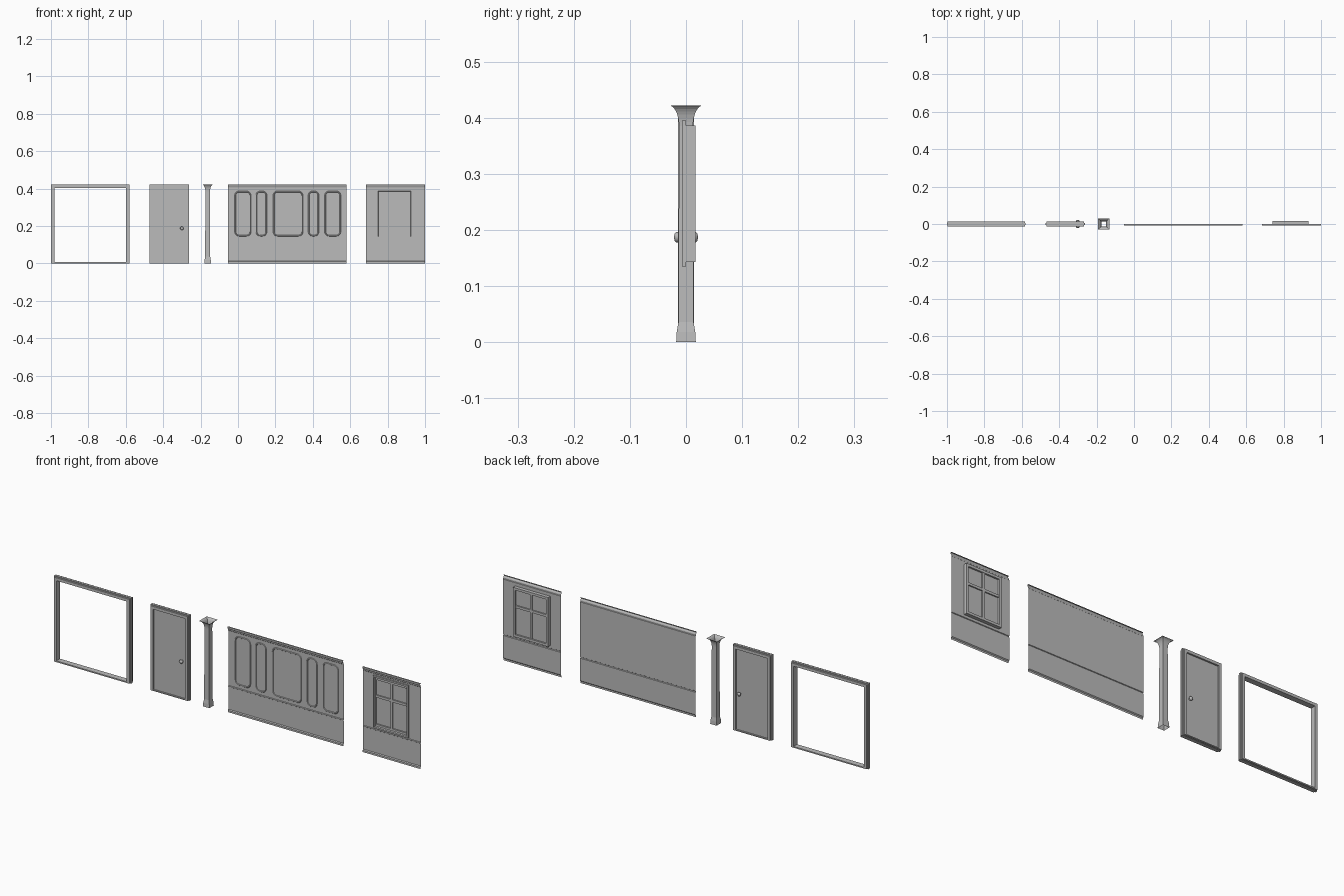
import bpy, bmesh, math
from mathutils import Vector

if "Cube" in bpy.data.objects:
    bpy.data.objects.remove(bpy.data.objects["Cube"], do_unlink=True)

grey = bpy.data.materials.new("plaster_grey")
grey.use_nodes = True
grey.diffuse_color = (0.5, 0.5, 0.5, 1)
grey.node_tree.nodes["Principled BSDF"].inputs["Base Color"].default_value = (0.5, 0.5, 0.5, 1)

HEIGHT = 0.422


def finish(name, bm):
    bmesh.ops.recalc_face_normals(bm, faces=bm.faces)
    mesh = bpy.data.meshes.new(name)
    bm.to_mesh(mesh)
    bm.free()
    mesh.materials.append(grey)
    obj = bpy.data.objects.new(name, mesh)
    bpy.context.collection.objects.link(obj)
    return obj


def add_box(bm, x0, x1, y0, y1, z0, z1):
    made = bmesh.ops.create_cube(bm, size=1)["verts"]
    for v in made:
        v.co = Vector(((x0 + x1) / 2 + v.co.x * (x1 - x0),
                       (y0 + y1) / 2 + v.co.y * (y1 - y0),
                       (z0 + z1) / 2 + v.co.z * (z1 - z0)))


def loft(bm, rings, closed=True):
    """Bridge successive rings of points with quads."""
    rows = [[bm.verts.new(p) for p in ring] for ring in rings]
    for a, b in zip(rows, rows[1:]):
        n = len(a)
        for i in range(n if closed else n - 1):
            j = (i + 1) % n
            bm.faces.new((a[i], a[j], b[j], b[i]))


def rectangle(x0, x1, z0, z1, inset, y):
    return [(x0 + inset, y, z0 + inset), (x1 - inset, y, z0 + inset),
            (x1 - inset, y, z1 - inset), (x0 + inset, y, z1 - inset)]


def frame(name, x0, x1, z0, z1, section):
    """Sweep a closed (inset, y) section around a rectangle."""
    bm = bmesh.new()
    loft(bm, [rectangle(x0, x1, z0, z1, d, y) for d, y in section + section[:1]])
    bmesh.ops.remove_doubles(bm, verts=bm.verts, dist=1e-6)
    return finish(name, bm)


# Opening frame and door frame: jamb with a raised band around the outside
def jamb_section(width):
    return [(0, -0.006), (0.004, -0.006), (0.004, -0.014), (width, -0.014),
            (width, 0.014), (0.004, 0.014), (0.004, 0.006), (0, 0.006)]


def jamb(name, x0, x1, width, sill):
    obj = frame(name, x0, x1, 0, HEIGHT, jamb_section(width))
    # Slim the bottom bar into a sill
    for v in obj.data.vertices:
        if v.co.z < 0.1:
            v.co.z *= sill / width


jamb("opening_frame", -1, -0.58, 0.018, 0.008)
jamb("door_frame", -0.473, -0.262, 0.018, 0.006)

# Door leaf
bm = bmesh.new()
add_box(bm, -0.456, -0.279, -0.006, 0.006, 0.005, 0.405)
finish("door_leaf", bm)

# Door knobs on both sides
bm = bmesh.new()
for side in (-1, 1):
    profile = [(0.006, 0.005), (0.004, 0.009), (0.005, 0.012), (0.009, 0.014),
               (0.0095, 0.017), (0.007, 0.02), (0.0005, 0.0215)]
    loft(bm, [[(-0.3 + r * math.cos(a), side * y, 0.187 + r * math.sin(a))
               for a in [math.tau * k / 16 for k in range(16)]]
              for r, y in profile])
knobs = finish("door_knobs", bm)
bpy.context.view_layer.objects.active = knobs
knobs.select_set(True)
bpy.ops.object.shade_smooth_by_angle(angle=math.radians(50))
knobs.select_set(False)

# Hollow square column with a flared capital and a spread foot
bm = bmesh.new()
column = [(0.0175, 0), (0.0165, 0.018), (0.0135, 0.036), (0.0125, 0.385)]
column += [(0.0125 + 0.018 * (1 - math.cos(t)), 0.385 + 0.037 * math.sin(t))
           for t in [math.pi / 2 * k / 8 for k in range(1, 9)]]
loft(bm, [[(-0.162 + sx * r, sy * r, z) for sx, sy in
           ((-1, -1), (1, -1), (1, 1), (-1, 1))] for r, z in column])
finish("column", bm)

# Wall sheet profile: skirting, chair rail, plain field and crown moulding
WALL = [(-0.004, 0), (-0.004, 0.009), (0, 0.013), (0, 0.124), (-0.003, 0.126),
        (-0.003, 0.129), (0, 0.131), (0, 0.145), (0, 0.385), (0, 0.402),
        (-0.002, 0.404), (-0.003, 0.41), (-0.007, 0.416), (-0.007, HEIGHT), (0, HEIGHT)]


def wall(name, xs, opening=False):
    bm = bmesh.new()
    loft(bm, [[(x, y, z) for y, z in WALL] for x in xs], closed=False)
    if opening:
        hole = [f for f in bm.faces if xs[1] < f.calc_center_median().x < xs[2]
                and 0.15 < f.calc_center_median().z < 0.38]
        bmesh.ops.delete(bm, geom=hole, context="FACES")
    finish(name, bm)


wall("panelled_wall", [-0.053, 0.579])
wall("window_wall", [0.684, 0.747, 0.927, 1], opening=True)


# Raised round-cornered mouldings on the long wall
def rounded(x0, x1, z0, z1, r, inset, y):
    points = []
    corners = [(x1 - r, z1 - r), (x0 + r, z1 - r), (x0 + r, z0 + r), (x1 - r, z0 + r)]
    for q, (cx, cz) in enumerate(corners):
        for k in range(7):
            a = math.pi / 2 * (q + k / 6)
            points.append((cx + (r - inset) * math.cos(a), y, cz + (r - inset) * math.sin(a)))
    return points


bm = bmesh.new()
for x0, x1 in ((-0.018, 0.07), (0.095, 0.155), (0.187, 0.348), (0.375, 0.433), (0.463, 0.55)):
    loft(bm, [rounded(x0, x1, 0.145, 0.387, 0.024, d, y)
              for d, y in ((0, 0), (0.002, -0.003), (0.005, -0.003), (0.007, 0))])
finish("panel_mouldings", bm)

# Window: front surround, back frame, glazing bars and pane
frame("window_surround", 0.741, 0.933, 0.135, 0.395,
      [(0, 0), (0, -0.007), (0.008, -0.007), (0.01, 0)])
frame("window_frame", 0.741, 0.933, 0.143, 0.386,
      [(0, 0), (0, 0.017), (0.012, 0.017), (0.012, 0)])
bm = bmesh.new()
add_box(bm, 0.831, 0.843, 0.001, 0.015, 0.15, 0.38)
add_box(bm, 0.75, 0.925, 0.001, 0.015, 0.286, 0.298)
finish("glazing_bars", bm)
bm = bmesh.new()
add_box(bm, 0.75, 0.925, 0.007, 0.009, 0.15, 0.38)
finish("window_pane", bm)
